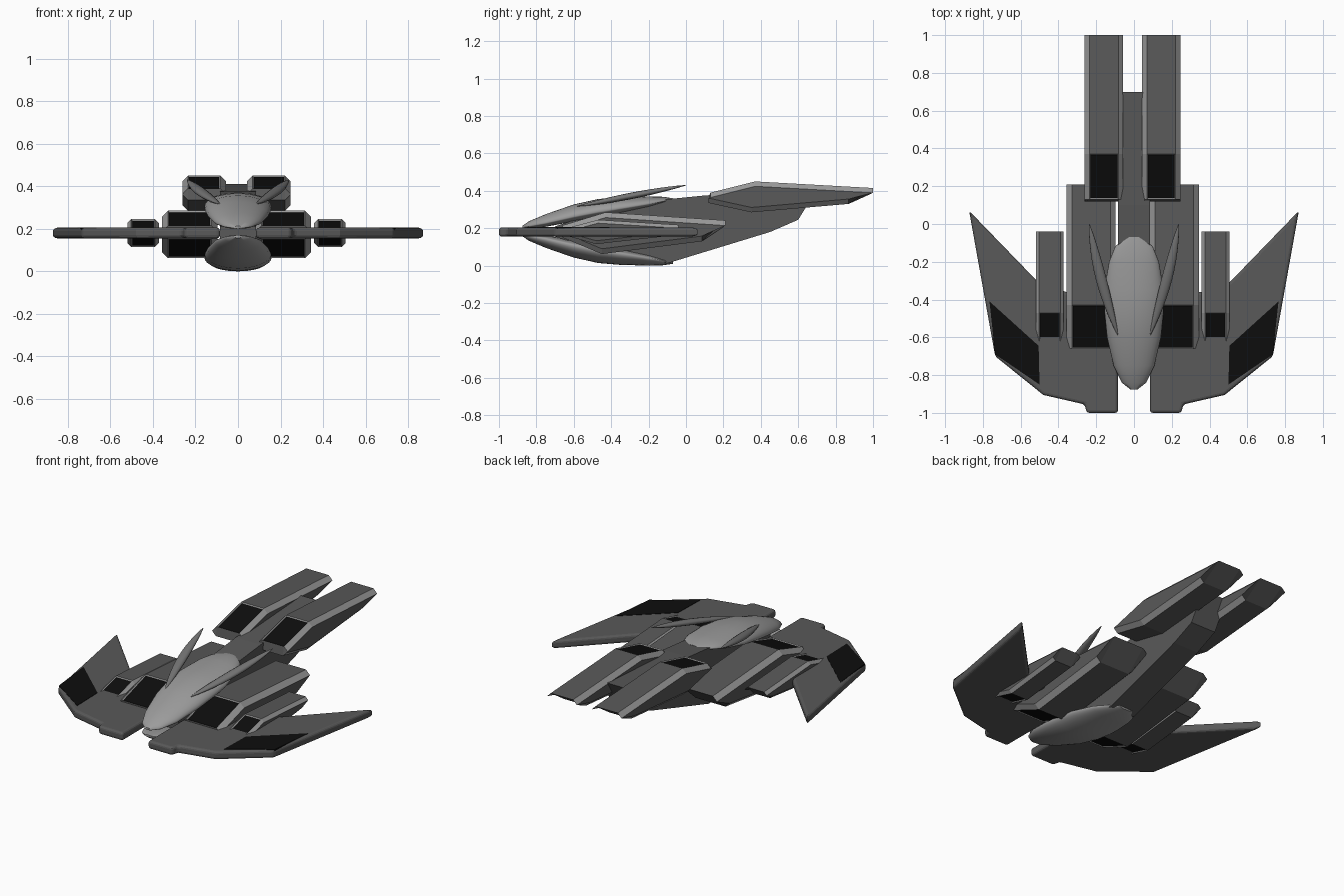
import bpy, bmesh, math
from mathutils import Vector

if "Cube" in bpy.data.objects:
    bpy.data.objects.remove(bpy.data.objects["Cube"])


def mat(name, v):
    m = bpy.data.materials.new(name)
    m.diffuse_color = (v, v, v, 1)
    m.use_nodes = True
    m.node_tree.nodes["Principled BSDF"].inputs["Base Color"].default_value = m.diffuse_color
    return m


HULL, LIGHT, BLACK = mat("hull_grey", 0.1), mat("light_grey", 0.33), mat("black", 0.004)


def finish(bm, name, mats, smooth=None):
    me = bpy.data.meshes.new(name)
    bmesh.ops.recalc_face_normals(bm, faces=bm.faces)
    bm.to_mesh(me)
    bm.free()
    ob = bpy.data.objects.new(name, me)
    bpy.context.collection.objects.link(ob)
    for m in mats:
        me.materials.append(m)
    if smooth:
        bpy.context.view_layer.objects.active = ob
        ob.select_set(True)
        bpy.ops.object.shade_smooth_by_angle(angle=math.radians(smooth))
        ob.select_set(False)
    return ob


def loft(rings):
    """Closed rings bridged in order, both ends capped. Returns the mesh and its side strips."""
    bm = bmesh.new()
    vs = [[bm.verts.new(p) for p in r] for r in rings]
    n = len(vs[0])
    strips = [[bm.faces.new((a[i], a[(i + 1) % n], b[(i + 1) % n], b[i])) for i in range(n)]
              for a, b in zip(vs, vs[1:])]
    bm.faces.new(vs[0])
    bm.faces.new(vs[-1])
    bmesh.ops.recalc_face_normals(bm, faces=bm.faces)
    return bm, strips


def nacelle(name, cx, hw, c, profile, under):
    """Chamfered engine box; profile runs front-top, top, rear-top, rear-low, low, front-low."""
    inner = [(y, z - c if i < 3 else z + c) for i, (y, z) in enumerate(profile)]
    rings = [[(cx + x, y, z) for y, z in p] for x, p in
             ((-hw, inner), (-hw + c, profile), (hw - c, profile), (hw, inner))]
    bm, s = loft(rings)
    for strip in (s[0], s[2]):
        for i in (0, 1, 3, 4):
            strip[i].material_index = 1
    # Black sunken intakes on the sloping front faces
    intakes = [s[1][0]] + ([s[1][4]] if under else [])
    rim = bmesh.ops.inset_individual(bm, faces=intakes, thickness=0.008, depth=-0.006)
    for f in rim["faces"]:
        f.material_index = 1
    for f in intakes:
        f.material_index = 2
    finish(bm, name, [HULL, LIGHT, BLACK])


UPPER = [(0.13, 0.39), (0.37, 0.45), (1.0, 0.415), (0.87, 0.33), (0.35, 0.285), (0.12, 0.335)]
MID = [(-0.66, 0.215), (-0.43, 0.285), (0.21, 0.242), (0.085, 0.13), (-0.45, 0.062), (-0.66, 0.15)]
SMALL = [(-0.64, 0.2), (-0.47, 0.245), (-0.04, 0.218), (-0.1, 0.158), (-0.48, 0.115), (-0.64, 0.16)]
WING = [(0.085, -1.0), (0.25, -1.0), (0.262, -0.955), (0.48, -0.905), (0.735, -0.7),
        (0.873, 0.07), (0.51, -0.305), (0.36, -0.36), (0.085, -0.36)]
PANEL = [(0.505, -0.645), (0.765, -0.41), (0.735, -0.69), (0.5, -0.85)]

# Domed pods: y, half width, top z, bottom z
POD = [(-0.875, 0.02, 0.213, 0.2), (-0.84, 0.065, 0.237, 0.2), (-0.75, 0.108, 0.275, 0.208),
       (-0.6, 0.143, 0.327, 0.235), (-0.47, 0.156, 0.356, 0.258), (-0.35, 0.158, 0.366, 0.28),
       (-0.2, 0.132, 0.37, 0.312), (-0.12, 0.1, 0.368, 0.335), (-0.07, 0.045, 0.36, 0.345)]
for name, flip in (("upper_pod", False), ("lower_pod", True)):
    rings = []
    for y, w, zt, zb in POD:
        rim = zb + 0.3 * (zt - zb)
        ring = []
        for k in range(32):
            a = 2 * math.pi * k / 32
            h = zt - rim if math.sin(a) > 0 else rim - zb
            z = rim + h * math.sin(a)
            ring.append((w * math.cos(a), y, 0.37 - z if flip else z))
        rings.append(ring)
    finish(loft(rings)[0], name, [LIGHT], 50)

# Central spine
SPINE = [(-0.7, 0.155), (-0.7, 0.21), (-0.4, 0.31), (-0.1, 0.355), (0.1, 0.375), (0.7, 0.41),
         (0.64, 0.31), (0.6, 0.245), (0.45, 0.18), (-0.1, 0.012), (-0.4, 0.06)]
finish(loft([[(x, y, z) for y, z in SPINE] for x in (-0.085, 0.085)])[0], "spine", [HULL])

for side, s in (("left", -1), ("right", 1)):
    # Engine nacelles
    off = -0.007
    nacelle(side + "_upper_nacelle", off + s * 0.152, 0.102, 0.026, UPPER, False)
    nacelle(side + "_mid_nacelle", off + s * 0.22, 0.13, 0.028, MID, True)
    nacelle(side + "_small_nacelle", off + s * 0.439, 0.074, 0.018, SMALL, True)

    # Flat wing with rounded edges
    bm, _ = loft([[(s * x, y, z) for x, y in WING] for z in (0.155, 0.205)])
    wing = finish(bm, side + "_wing", [HULL])
    bev = wing.modifiers.new("round", "BEVEL")
    bev.width, bev.segments, bev.limit_method = 0.015, 3, "ANGLE"

    # Black panel on the wing top
    bm, _ = loft([[(s * x, y, z) for x, y in PANEL] for z in (0.195, 0.207)])
    finish(bm, side + "_wing_panel", [BLACK])

    # Leaf-shaped fin sweeping back over the pod
    a, b = Vector((s * 0.085, -0.59, 0.315)), Vector((s * 0.237, 0.0, 0.43))
    rings = []
    for i in range(13):
        t = i / 12
        w = 0.002 + 0.027 * math.sin(math.pi * t) ** 0.8
        c = a.lerp(b, t)
        rings.append([(c.x + s * 0.012 * math.sin(math.pi * t) + w * math.cos(k * math.pi / 6), c.y,
                       c.z + 0.6 * w * math.sin(k * math.pi / 6)) for k in range(12)])
    finish(loft(rings)[0], side + "_fin", [mat(side + "_fin_grey", 0.18)], 50)
